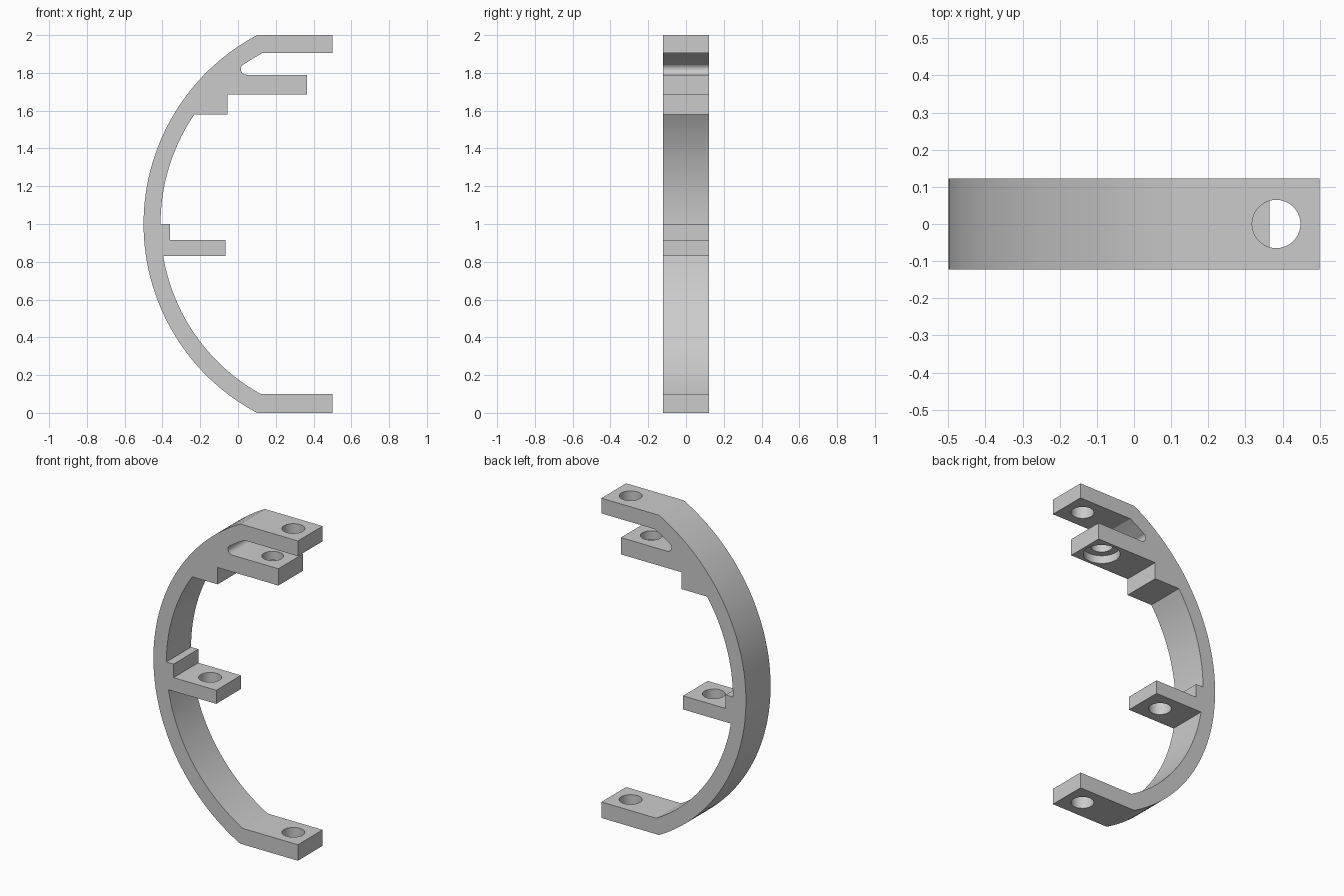
import bpy
import bmesh
from math import sqrt, cos, sin, radians

if "Cube" in bpy.data.objects:
    bpy.data.objects.remove(bpy.data.objects["Cube"], do_unlink=True)

HALF_WIDTH = 0.122
OUTER = (0.633, 1.133)   # centre x and radius of the outer rim
INNER = (0.619, 1.029)   # centre x and radius of the inner rim


def rim(circle, z_start, z_end, steps):
    """Points on the left side of a circle centred at z = 1."""
    cx, r = circle
    heights = [z_start + (z_end - z_start) * i / steps for i in range(steps + 1)]
    return [(cx - sqrt(r * r - (z - 1) ** 2), z) for z in heights]


def fillet(cx, cz, r, start, end, steps):
    angles = [radians(start + (end - start) * i / steps) for i in range(steps + 1)]
    return [(cx + r * cos(a), cz + r * sin(a)) for a in angles]


# Side profile, traced from the bottom foot up the outside and back down
profile = [(0.5, 0.1), (0.5, 0)]
profile += rim(OUTER, 0, 2, 64)
profile += [(0.5, 2), (0.5, 1.905)]
profile += rim(INNER, 1.905, 1.847, 5)                        # slot under the top arm
profile += fillet(0.045, 1.82, 0.03, 135, 270, 10)
profile += [(0.365, 1.79), (0.365, 1.685), (-0.055, 1.685), (-0.055, 1.58)]
profile += rim(INNER, 1.58, 1.0, 24)
profile += [(-0.36, 1.0), (-0.36, 0.915), (-0.065, 0.915), (-0.065, 0.83)]
profile += rim(INNER, 0.83, 0.1, 32)

# Curved bracket body
bm = bmesh.new()
face = bm.faces.new([bm.verts.new((x, -HALF_WIDTH, z)) for x, z in profile])
solid = bmesh.ops.extrude_face_region(bm, geom=[face])
moved = [v for v in solid["geom"] if isinstance(v, bmesh.types.BMVert)]
bmesh.ops.translate(bm, verts=moved, vec=(0, 2 * HALF_WIDTH, 0))
bmesh.ops.recalc_face_normals(bm, faces=bm.faces)
mesh = bpy.data.meshes.new("curved_bracket")
bm.to_mesh(mesh)
bm.free()
bracket = bpy.data.objects.new("curved_bracket", mesh)
bpy.context.collection.objects.link(bracket)

grey = bpy.data.materials.new("light_grey")
grey.use_nodes = True
grey.diffuse_color = (0.6, 0.6, 0.6, 1)
grey.node_tree.nodes["Principled BSDF"].inputs["Base Color"].default_value = (0.6, 0.6, 0.6, 1)
mesh.materials.append(grey)


def drill(x, z_low, z_high, radius):
    """Cut a vertical round hole through the bracket."""
    bpy.ops.mesh.primitive_cylinder_add(
        vertices=48, radius=radius, depth=z_high - z_low,
        location=(x, 0, (z_low + z_high) / 2))
    cutter = bpy.context.object
    cutter.name = "hole_cutter"
    cutter.hide_render = True
    cutter.data.materials.append(grey)
    cut = bracket.modifiers.new("hole", "BOOLEAN")
    cut.operation = "DIFFERENCE"
    cut.solver = "EXACT"
    cut.object = cutter
    bpy.ops.object.select_all(action="DESELECT")
    bracket.select_set(True)
    bpy.context.view_layer.objects.active = bracket
    bpy.ops.object.modifier_apply(modifier=cut.name)
    bpy.data.objects.remove(cutter, do_unlink=True)


drill(0.383, 1.87, 2.05, 0.065)     # top arm
drill(0.383, -0.05, 0.15, 0.065)    # bottom foot
drill(-0.193, 0.78, 0.96, 0.065)    # middle shelf
drill(0.24, 1.65, 1.83, 0.062)      # second arm
drill(0.24, 1.65, 1.735, 0.105)     # counterbore below the second arm

bpy.ops.object.shade_smooth_by_angle(angle=radians(20))
